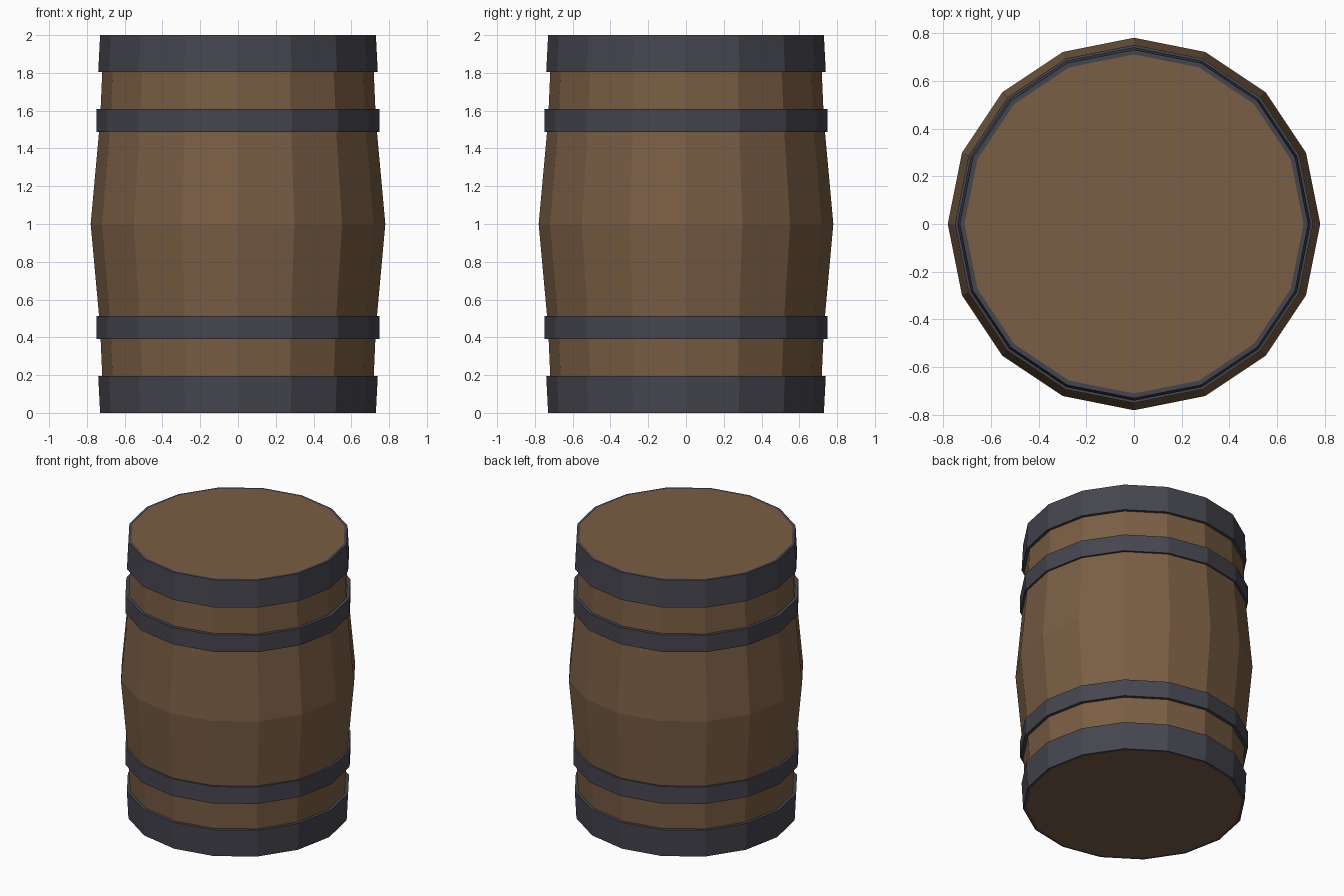
import bpy, bmesh
from math import cos, sin, pi

if "Cube" in bpy.data.objects:
    bpy.data.objects.remove(bpy.data.objects["Cube"])

SIDES = 16


def material(name, color):
    m = bpy.data.materials.new(name)
    m.diffuse_color = (*color, 1)
    m.use_nodes = True
    m.node_tree.nodes["Principled BSDF"].inputs["Base Color"].default_value = m.diffuse_color
    return m


wood = material("brown wood", (0.195, 0.112, 0.058))
iron = material("dark iron", (0.060, 0.060, 0.078))


def lathe(name, profile, mat, closed):
    """Spin (radius, z) points round z; closed makes a ring, open gets end caps."""
    bm = bmesh.new()
    rings = [[bm.verts.new((r * cos(2 * pi * i / SIDES), r * sin(2 * pi * i / SIDES), z))
              for i in range(SIDES)] for r, z in profile]
    pairs = list(zip(rings, rings[1:]))
    if closed:
        pairs.append((rings[-1], rings[0]))
    else:
        bm.faces.new(rings[0][::-1])
        bm.faces.new(rings[-1])
    for a, b in pairs:
        for i in range(SIDES):
            j = (i + 1) % SIDES
            bm.faces.new((a[i], a[j], b[j], b[i]))
    bmesh.ops.recalc_face_normals(bm, faces=bm.faces)
    mesh = bpy.data.meshes.new(name)
    bm.to_mesh(mesh)
    bm.free()
    mesh.materials.append(mat)
    ob = bpy.data.objects.new(name, mesh)
    bpy.context.collection.objects.link(ob)


# Bulging wooden body with flat lids
lathe("barrel_body", [(0.71, 0), (0.73, 0.45), (0.78, 1), (0.73, 1.55), (0.71, 2)], wood, False)

# Hoops, mirrored about mid height
rim = [(0.71, 0), (0.73, 0), (0.74, 0.195), (0.715, 0.195)]
band = [(0.72, 0.39), (0.75, 0.39), (0.75, 0.512), (0.72, 0.512)]
for part, profile in (("rim_hoop", rim), ("band_hoop", band)):
    lathe(part + "_lower", profile, iron, True)
    lathe(part + "_upper", [(r, 2 - z) for r, z in profile], iron, True)
